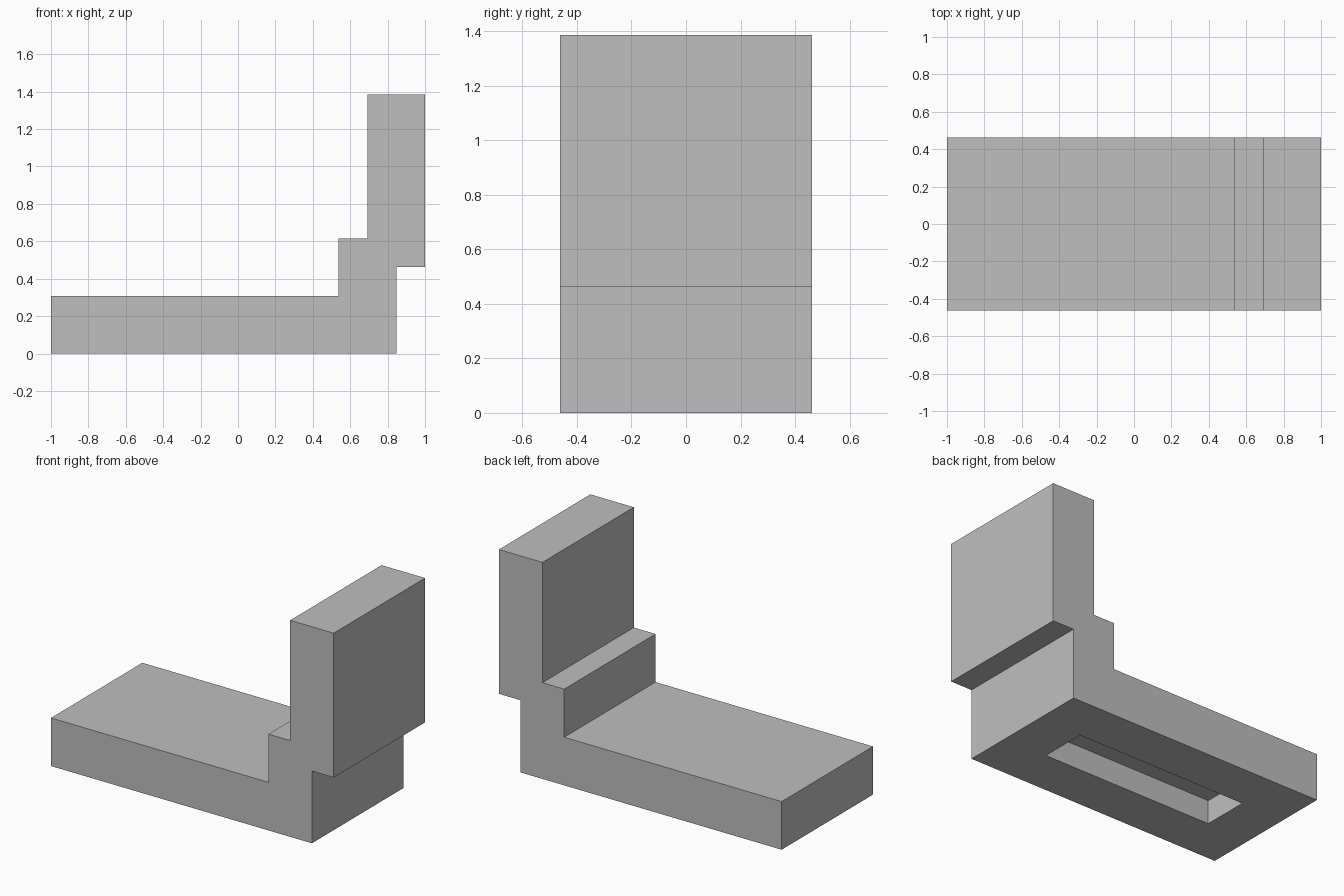
import bpy
import bmesh
from mathutils import Vector

cube = bpy.data.objects.get("Cube")
if cube:
    bpy.data.objects.remove(cube, do_unlink=True)

UNIT = 2 / 13      # the whole shape follows a 13-unit grid
WIDTH = 6          # units along y

grey = bpy.data.materials.new("plain_grey")
grey.use_nodes = True
grey.diffuse_color = (0.52, 0.52, 0.52, 1)
grey.node_tree.nodes["Principled BSDF"].inputs["Base Color"].default_value = grey.diffuse_color

# Stepped side profile in grid units: flat seat, step, overhanging back
profile = [(0, 0), (12, 0), (12, 3), (13, 3), (13, 9),
           (11, 9), (11, 4), (10, 4), (10, 2), (0, 2)]

bm = bmesh.new()
side = bm.faces.new([bm.verts.new(((x - 6.5) * UNIT, -WIDTH / 2 * UNIT, z * UNIT))
                     for x, z in profile])
extruded = bmesh.ops.extrude_face_region(bm, geom=[side])["geom"]
bmesh.ops.translate(bm, vec=(0, WIDTH * UNIT, 0),
                    verts=[v for v in extruded if isinstance(v, bmesh.types.BMVert)])
bmesh.ops.recalc_face_normals(bm, faces=bm.faces)

# Rectangular recess in the underside, set in evenly from the edges
bottom = min(bm.faces, key=lambda f: f.calc_center_median().z)
bmesh.ops.inset_region(bm, faces=[bottom], thickness=2 * UNIT, use_even_offset=True)
floor = bmesh.ops.extrude_discrete_faces(bm, faces=[bottom])["faces"][0]
bmesh.ops.translate(bm, vec=Vector((0, 0, UNIT)), verts=floor.verts)
bmesh.ops.recalc_face_normals(bm, faces=bm.faces)

mesh = bpy.data.meshes.new("stepped_seat")
bm.to_mesh(mesh)
bm.free()
mesh.materials.append(grey)
seat = bpy.data.objects.new("stepped_seat", mesh)
bpy.context.collection.objects.link(seat)
